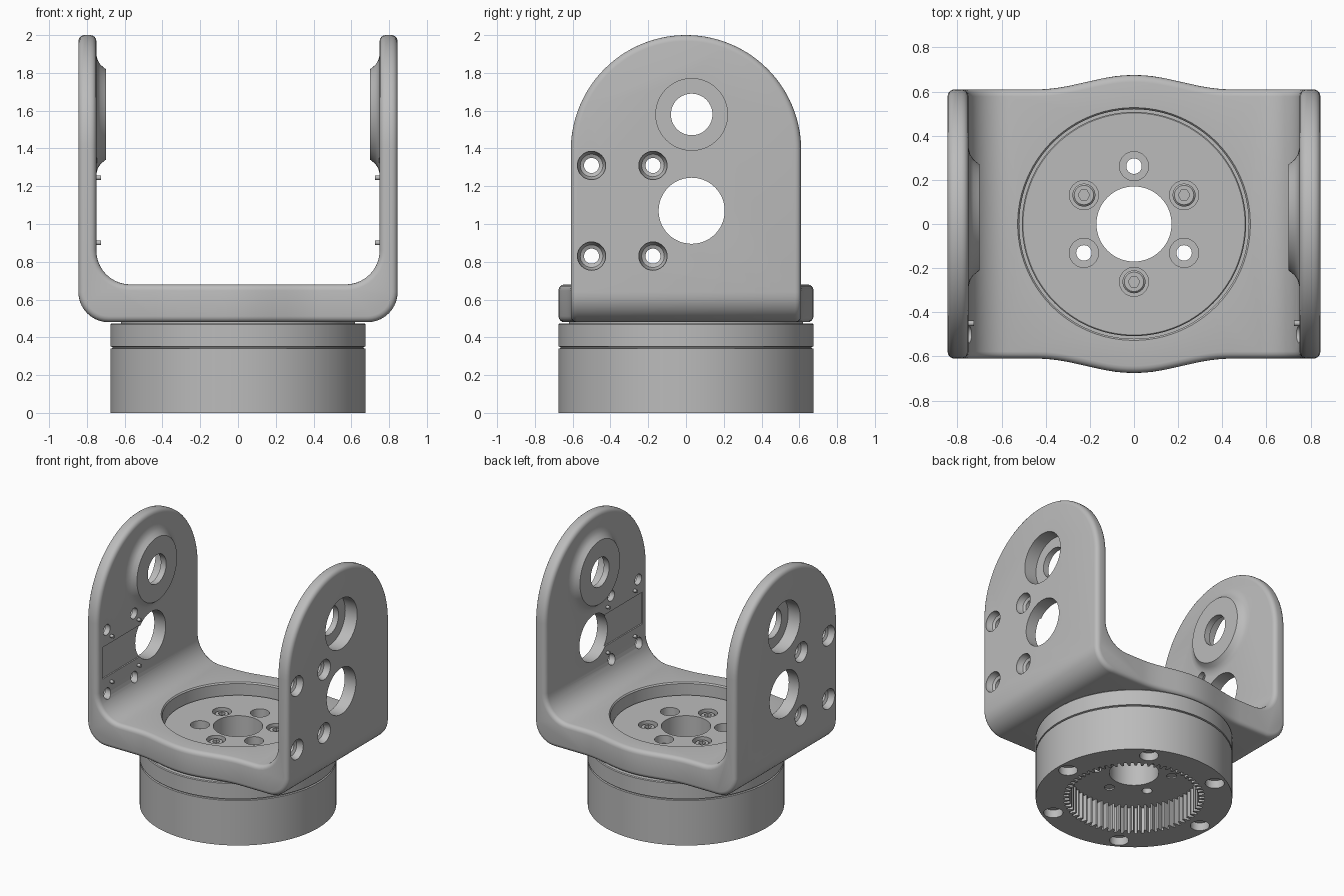
import bpy, bmesh
from math import sin, cos, pi, radians
from mathutils import Matrix, Vector

if "Cube" in bpy.data.objects:
    bpy.data.objects.remove(bpy.data.objects["Cube"])

grey = bpy.data.materials.new("machined_grey")
grey.use_nodes = True
colour = (0.5, 0.5, 0.5, 1)
grey.diffuse_color = colour
grey.node_tree.nodes["Principled BSDF"].inputs["Base Color"].default_value = colour


def make_object(name, bm):
    bmesh.ops.recalc_face_normals(bm, faces=bm.faces[:])
    mesh = bpy.data.meshes.new(name)
    bm.to_mesh(mesh)
    bm.free()
    mesh.materials.append(grey)
    obj = bpy.data.objects.new(name, mesh)
    bpy.context.collection.objects.link(obj)
    return obj


def skin(name, rings, matrix, closed=False):
    """Bridge equal rings of points; cap the ends, or close into a torus."""
    bm = bmesh.new()
    loops = [[bm.verts.new(matrix @ Vector(p)) for p in ring] for ring in rings]
    n = len(loops[0])
    pairs = list(zip(loops, loops[1:]))
    if closed:
        pairs.append((loops[-1], loops[0]))
    else:
        bm.faces.new(loops[0])
        bm.faces.new(loops[-1])
    for a, b in pairs:
        for i in range(n):
            j = (i + 1) % n
            bm.faces.new((a[i], a[j], b[j], b[i]))
    return make_object(name, bm)


def lathe(name, profile, matrix=Matrix(), n=40, closed=False):
    rings = [[(r * cos(2 * pi * i / n), r * sin(2 * pi * i / n), h)
              for i in range(n)] for r, h in profile]
    return skin(name, rings, matrix, closed)


def box(name, lo, hi):
    ring = [(lo[0], lo[1]), (hi[0], lo[1]), (hi[0], hi[1]), (lo[0], hi[1])]
    return skin(name, [[(x, y, z) for x, y in ring] for z in (lo[2], hi[2])], Matrix())


def apply_modifier(obj, mod):
    bpy.ops.object.select_all(action="DESELECT")
    obj.select_set(True)
    bpy.context.view_layer.objects.active = obj
    bpy.ops.object.modifier_apply(modifier=mod.name)


def boolean(obj, tool, operation="DIFFERENCE"):
    mod = obj.modifiers.new("boolean", "BOOLEAN")
    mod.object, mod.operation, mod.solver = tool, operation, "EXACT"
    apply_modifier(obj, mod)
    bpy.data.objects.remove(tool)


def smooth(obj):
    bpy.ops.object.select_all(action="DESELECT")
    obj.select_set(True)
    bpy.context.view_layer.objects.active = obj
    bpy.ops.object.shade_smooth_by_angle(angle=radians(28))


def polar(radius, degrees, z=0):
    a = radians(degrees)
    return Matrix.Translation((radius * cos(a), radius * sin(a), z))


def side(sx, y, z):
    """Local z runs outward along x through the arm at (y, z)."""
    return Matrix.Translation((0, y, z)) @ Matrix.Rotation(sx * pi / 2, 4, "Y")


# Yoke: half-path of (outer, inner, half width) stations from centre to arm top
OUT, INN, LOW, FLOOR, WIDE, ARC = 0.845, 0.75, 0.48, 0.68, 0.61, 1.39
half = []
for i in range(15):
    x = 0.44 * i / 14
    half.append(((x, LOW), (x, FLOOR), WIDE + 0.0325 * (1 + cos(pi * i / 14))))
for i in range(11):
    a = pi / 2 * i / 10
    half.append(((0.685 + 0.16 * sin(a), 0.64 - 0.16 * cos(a)),
                 (0.57 + 0.18 * sin(a), 0.86 - 0.18 * cos(a)), WIDE))
for i in range(28):
    a = pi / 2 * i / 28
    z = ARC + WIDE * sin(a)
    half.append(((OUT, z), (INN, z), WIDE * cos(a)))
half.append(((OUT, ARC + WIDE), (INN, ARC + WIDE), 0.001))
path = [((-o[0], o[1]), (-i[0], i[1]), w) for o, i, w in half[:0:-1]] + half
sections = [[(o[0], -w, o[1]), (o[0], w, o[1]), (i[0], w, i[1]), (i[0], -w, i[1])]
            for o, i, w in path]
yoke = skin("yoke", sections, Matrix())
bm = bmesh.new()
bm.from_mesh(yoke.data)
bmesh.ops.remove_doubles(bm, verts=bm.verts[:], dist=0.003)
bmesh.ops.dissolve_limit(bm, angle_limit=radians(0.5), verts=bm.verts[:], edges=bm.edges[:])
bm.to_mesh(yoke.data)
bm.free()
bevel = yoke.modifiers.new("rounded_rim", "BEVEL")
bevel.width, bevel.segments, bevel.limit_method = 0.032, 4, "ANGLE"
bevel.angle_limit = radians(45)
apply_modifier(yoke, bevel)

# Hub opening in the yoke floor
boolean(yoke, lathe("cut", [(0.52, 0.4), (0.52, 0.67), (0.535, 0.69)], n=96))

for sx in (-1, 1):
    # Flared bearing boss, stepped bearing hole and cable hole
    boolean(yoke, lathe("boss", [(0.24, 0.70), (0.262, 0.727), (0.285, 0.742),
                                 (0.32, 0.751), (0.32, 0.77)], side(sx, 0.03, 1.58), 64), "UNION")
    boolean(yoke, lathe("cut", [(0.11, 0.6), (0.11, 0.745), (0.19, 0.745), (0.19, 0.9)],
                        side(sx, 0.03, 1.58), 56))
    boolean(yoke, lathe("cut", [(0.175, 0.6), (0.175, 0.9)], side(sx, 0.03, 1.07), 56))
    # Shallow label pocket on the inner face
    xs = sorted((sx * 0.7, sx * 0.76))
    boolean(yoke, box("cut", (xs[0], -0.55, 0.955), (xs[1], -0.1, 1.195)))
    # Countersunk holes, each with a small locating pin beside it
    for y in (-0.5, -0.175):
        for z, pin_z in ((1.31, 1.245), (0.83, 0.9)):
            boolean(yoke, lathe("cut", [(0.04, 0.6), (0.04, 0.79), (0.06, 0.8),
                                        (0.075, 0.835), (0.075, 0.9)], side(sx, y, z), 32))
            smooth(lathe("locating_pin", [(0.012, 0.725), (0.012, 0.765)],
                         side(sx, y + 0.05, pin_z), 16))
smooth(yoke)

# Round base with seam, neck and raised hub plate
base = lathe("gear_base", [
    (0.17, 0), (0.675, 0), (0.675, 0.34), (0.665, 0.343), (0.665, 0.349),
    (0.675, 0.352), (0.675, 0.468), (0.67, 0.474), (0.62, 0.474), (0.62, 0.481),
    (0.508, 0.481), (0.508, 0.585), (0.503, 0.59), (0.17, 0.59)], n=96, closed=True)

# Internal ring gear
TEETH = 64
outline = []
for t in range(TEETH):
    for step, r in ((0, 0.445), (0.3, 0.445), (0.45, 0.485), (0.8, 0.485)):
        a = 2 * pi * (t + step) / TEETH
        outline.append((r * cos(a), r * sin(a)))
boolean(base, skin("cut", [[(x, y, z) for x, y in outline] for z in (-0.1, 0.2)], Matrix()))


def cap_screw(name, matrix, radius, height):
    """Screw head with a hexagonal socket."""
    screw = lathe(name, [(radius, 0), (radius, height - 0.008), (radius - 0.008, height)], matrix, 32)
    boolean(screw, lathe("cut", [(radius * 0.5, height * 0.4), (radius * 0.5, height + 0.1)], matrix, 6))
    smooth(screw)


for k in range(6):
    # Hub plate holes: open and screw-filled ones alternate
    spot = polar(0.262, 30 + 60 * k)
    boolean(base, lathe("cut", [(0.035, 0.1), (0.035, 0.53), (0.066, 0.53), (0.066, 0.7)], spot, 32))
    if k % 2 == 0:
        cap_screw("hub_screw", polar(0.262, 30 + 60 * k, 0.525), 0.052, 0.05)
        smooth(lathe("screw_shank", [(0.036, 0.21), (0.036, 0.53)], spot, 24))
    # Counterbored mounting holes under the base
    boolean(base, lathe("cut", [(0.066, -0.1), (0.066, 0.06), (0.035, 0.06), (0.035, 0.15)],
                        polar(0.59, 60 * k), 32))
smooth(base)
